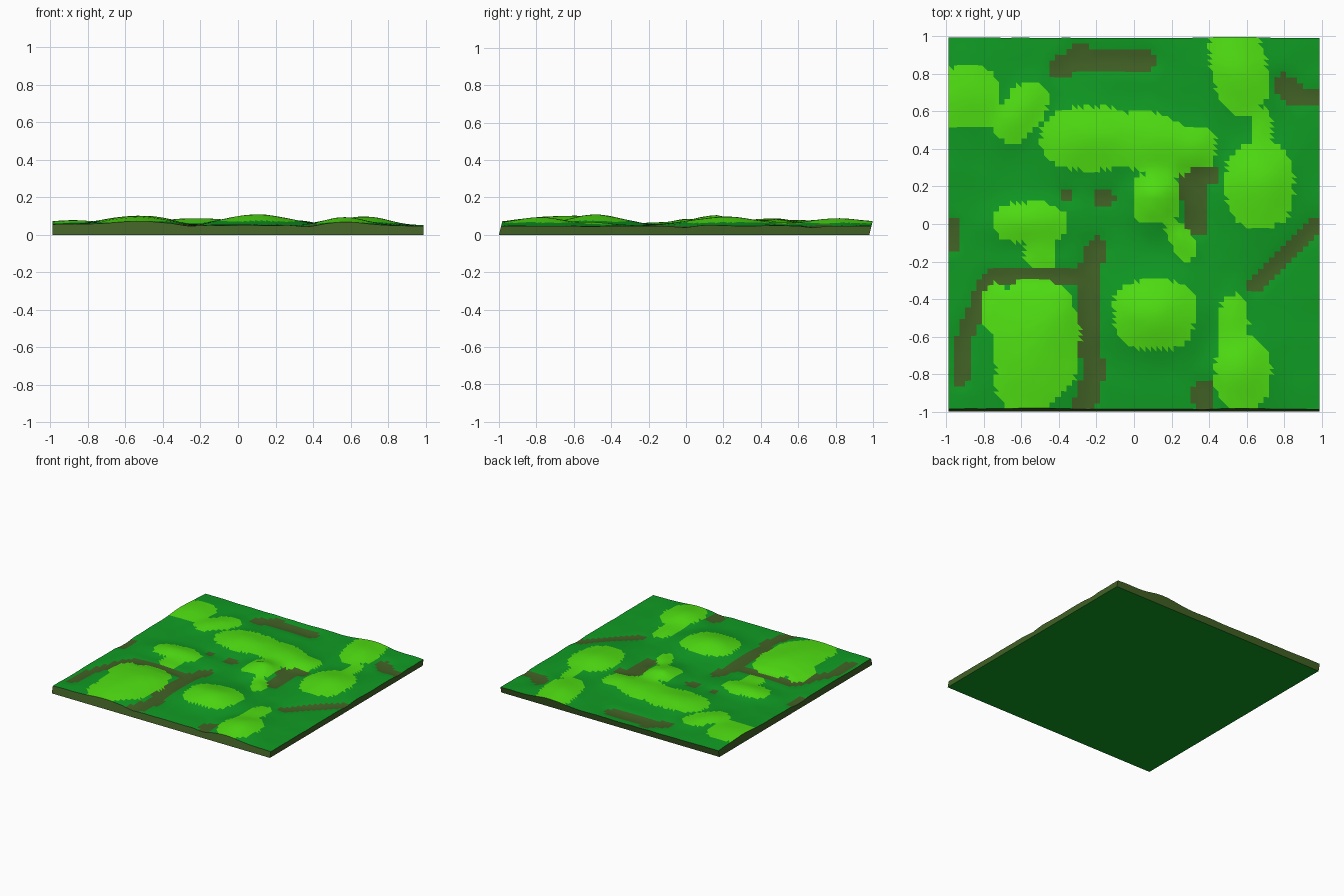
import bpy, bmesh, math
from mathutils import Vector, noise

if "Cube" in bpy.data.objects:
    bpy.data.objects.remove(bpy.data.objects["Cube"])

N = 66            # grid cells per side
HALF = 0.99

# Grassy mounds: x, y, radius x, radius y, turn in degrees, rise
HILLS = [
    (-.88, .67, .17, .17, 0, .026), (-.60, .59, .11, .18, -35, .026),
    (-.23, .45, .27, .17, 0, .036), (.10, .42, .25, .16, -15, .036), (.32, .40, .12, .11, 0, .024),
    (.12, .13, .13, .14, 0, .052), (.25, -.09, .06, .12, 30, .015),
    (.56, .82, .15, .25, 12, .040), (.67, .20, .18, .23, 0, .050), (.68, .48, .06, .14, 0, .015),
    (-.55, .00, .20, .11, 0, .034), (-.50, -.13, .09, .12, 0, .015),
    (-.52, -.62, .23, .32, 0, .050), (-.56, -.83, .18, .18, 0, .030), (-.74, -.45, .07, .13, 0, .010),
    (.11, -.49, .22, .19, 0, .060), (.58, -.80, .15, .20, 0, .045), (.53, -.56, .08, .18, 0, .022),
]

# Dirt tracks: half width, then the points along the middle
TRACKS = [
    (.055, [(-.40, .82), (-.28, .92)]), (.055, [(-.30, .87), (.07, .87)]),
    (.045, [(-.93, -.83), (-.90, -.60), (-.78, -.30), (-.30, -.29)]),
    (.06, [(-.20, -.13), (-.25, -.28), (-.25, -.60), (-.21, -.78), (-.26, -.97)]),
    (.06, [(.80, .74), (.87, .68)]), (.04, [(.87, .68), (1, .68)]),
    (.045, [(.28, .25), (.42, .26)]), (.065, [(.31, .22), (.33, .00)]),
    (.04, [(.64, -.33), (.80, -.18), (.98, .00)]),
    (.055, [(.37, -.88), (.37, -.97)]), (.05, [(-.98, -.02), (-.98, -.10)]),
    (.04, [(-.18, .14), (-.14, .14)]), (.025, [(-.36, .15), (-.35, .14)]),
]


def hill_coords(x, y, hill):
    """Position relative to a mound, in units of its radii."""
    hx, hy, rx, ry, turn, _ = hill
    c, s = math.cos(math.radians(turn)), math.sin(math.radians(turn))
    dx, dy = x - hx, y - hy
    return (c * dx + s * dy) / rx, (c * dy - s * dx) / ry


def on_hill(x, y):
    wobble = 1 + .15 * noise.noise(Vector((x * 11, y * 11, 3)))
    for hill in HILLS:
        u, v = hill_coords(x, y, hill)
        if abs(u) ** 2.5 + abs(v) ** 2.5 < wobble:
            return True
    return False


def track_depth(x, y):
    """Distance to the nearest track edge, negative inside it."""
    p, best = Vector((x, y)), 9
    for width, pts in TRACKS:
        for a, b in zip(pts, pts[1:]):
            a, b = Vector(a), Vector(b)
            t = max(0, min(1, (p - a).dot(b - a) / (b - a).length_squared))
            best = min(best, (p - a.lerp(b, t)).length - width)
    return best


def height(x, y):
    total = 0
    for hill in HILLS:
        u, v = hill_coords(x, y, hill)
        total += (hill[5] * math.exp(-.9 * (u * u + v * v))) ** 3
    z = .051 - .004 * x + total ** (1 / 3)
    z += .005 * noise.noise(Vector((x * 5, y * 5, 0)))
    # rough crumpled ground near the middle mound
    rough = math.exp(-((x - .2) ** 2 + (y - .1) ** 2) / .03)
    z += (.001 + .005 * rough) * noise.noise(Vector((x * 17, y * 17, 7)))
    z -= .010 * max(0, min(1, .5 - track_depth(x, y) / .08))
    return z


def material(name, rgb):
    m = bpy.data.materials.new(name)
    m.diffuse_color = (*rgb, 1)
    m.use_nodes = True
    m.node_tree.nodes["Principled BSDF"].inputs["Base Color"].default_value = m.diffuse_color
    return m


MEADOW, GRASS, EARTH = range(3)
bm = bmesh.new()

# Rolling top surface
bmesh.ops.create_grid(bm, x_segments=N, y_segments=N, size=HALF)
cells = list(bm.faces)
for f in cells:
    c = f.calc_center_median()
    f.material_index = EARTH if track_depth(c.x, c.y) < 0 else MEADOW
bmesh.ops.triangulate(bm, faces=cells)
for f in bm.faces:
    c = f.calc_center_median()
    if on_hill(c.x, c.y):
        f.material_index = GRASS
for v in bm.verts:
    v.co.z = height(v.co.x, v.co.y)

# Earth walls down to the ground, closed by a flat underside
rim = [e for e in bm.edges if e.is_boundary]
ext = bmesh.ops.extrude_edge_only(bm, edges=rim)["geom"]
for g in ext:
    if isinstance(g, bmesh.types.BMVert):
        g.co.z = 0
    elif isinstance(g, bmesh.types.BMFace):
        g.material_index = EARTH
bottom = [e for e in bm.edges if e.is_boundary]
for f in bmesh.ops.contextual_create(bm, geom=bottom)["faces"]:
    f.material_index = MEADOW

# The slab leans slightly towards the back
for v in bm.verts:
    v.co.y += -.010 + .25 * v.co.z
bmesh.ops.recalc_face_normals(bm, faces=bm.faces)

mesh = bpy.data.meshes.new("terrain_slab")
bm.to_mesh(mesh)
bm.free()
mesh.materials.append(material("meadow green", (.005, .33, .017)))
mesh.materials.append(material("bright grass", (.08, .75, .006)))
mesh.materials.append(material("brown earth", (.053, .118, .018)))
slab = bpy.data.objects.new("terrain_slab", mesh)
bpy.context.collection.objects.link(slab)
bpy.context.view_layer.objects.active = slab
slab.select_set(True)
bpy.ops.object.shade_smooth_by_angle(angle=math.radians(30))
